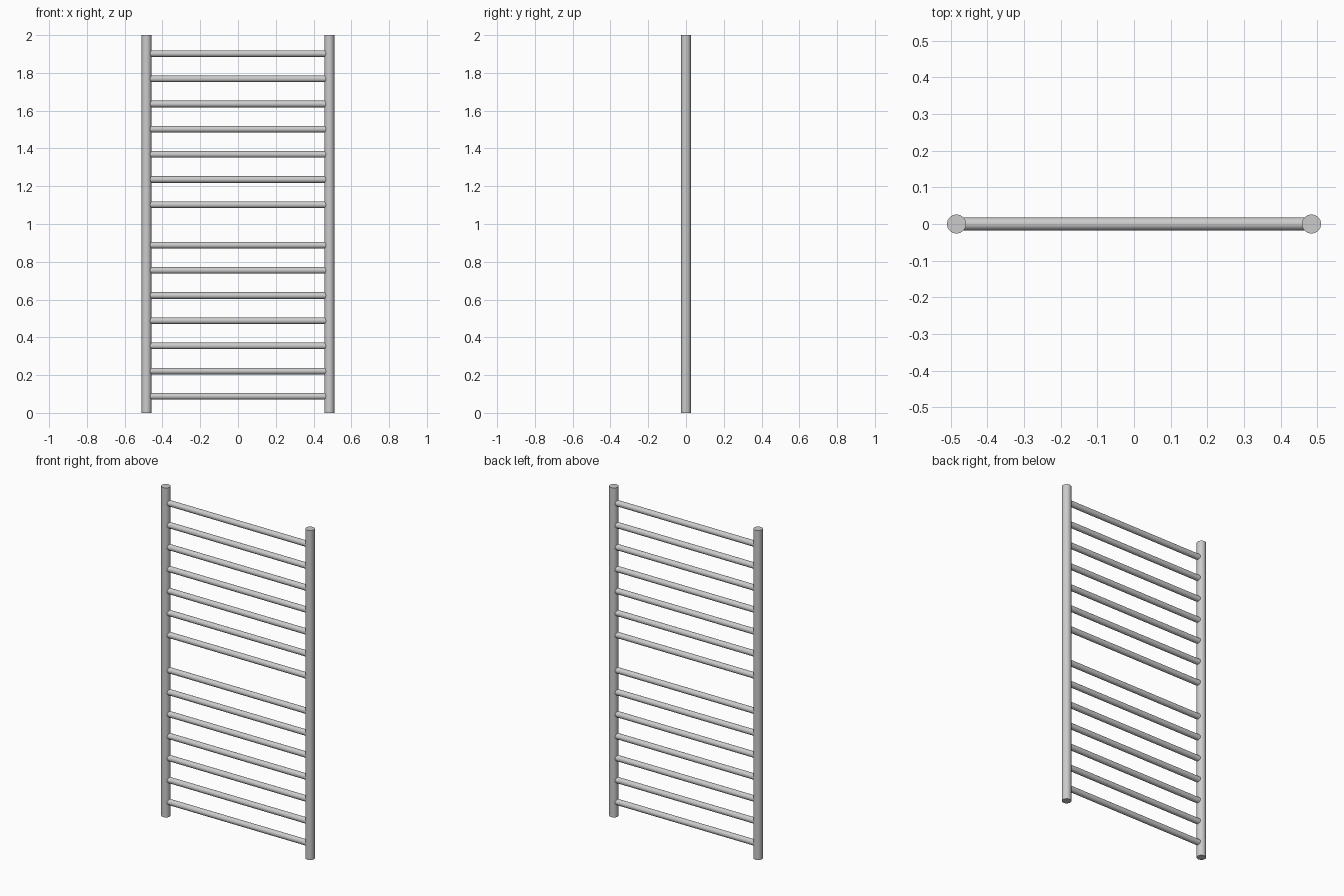
import bpy
from math import pi

if "Cube" in bpy.data.objects:
    bpy.data.objects.remove(bpy.data.objects["Cube"])


def rod(name, radius, length, location, rotation=(0, 0, 0)):
    bpy.ops.mesh.primitive_cylinder_add(vertices=32, radius=radius, depth=length,
                                        location=location, rotation=rotation)
    obj = bpy.context.object
    obj.name = name
    bpy.ops.object.shade_smooth_by_angle()
    return obj


# Upright posts
for side, x in (("left", -0.484), ("right", 0.484)):
    rod(f"{side}_post", 0.026, 2.0, (x, 0, 1.0))

# Two groups of seven rungs, with a wider gap between them
for group, base in (("lower", 0.088), ("upper", 1.102)):
    for i in range(7):
        rod(f"{group}_rung_{i + 1}", 0.0175, 0.93,
            (0, 0, base + i * 0.1333), (0, pi / 2, 0))
